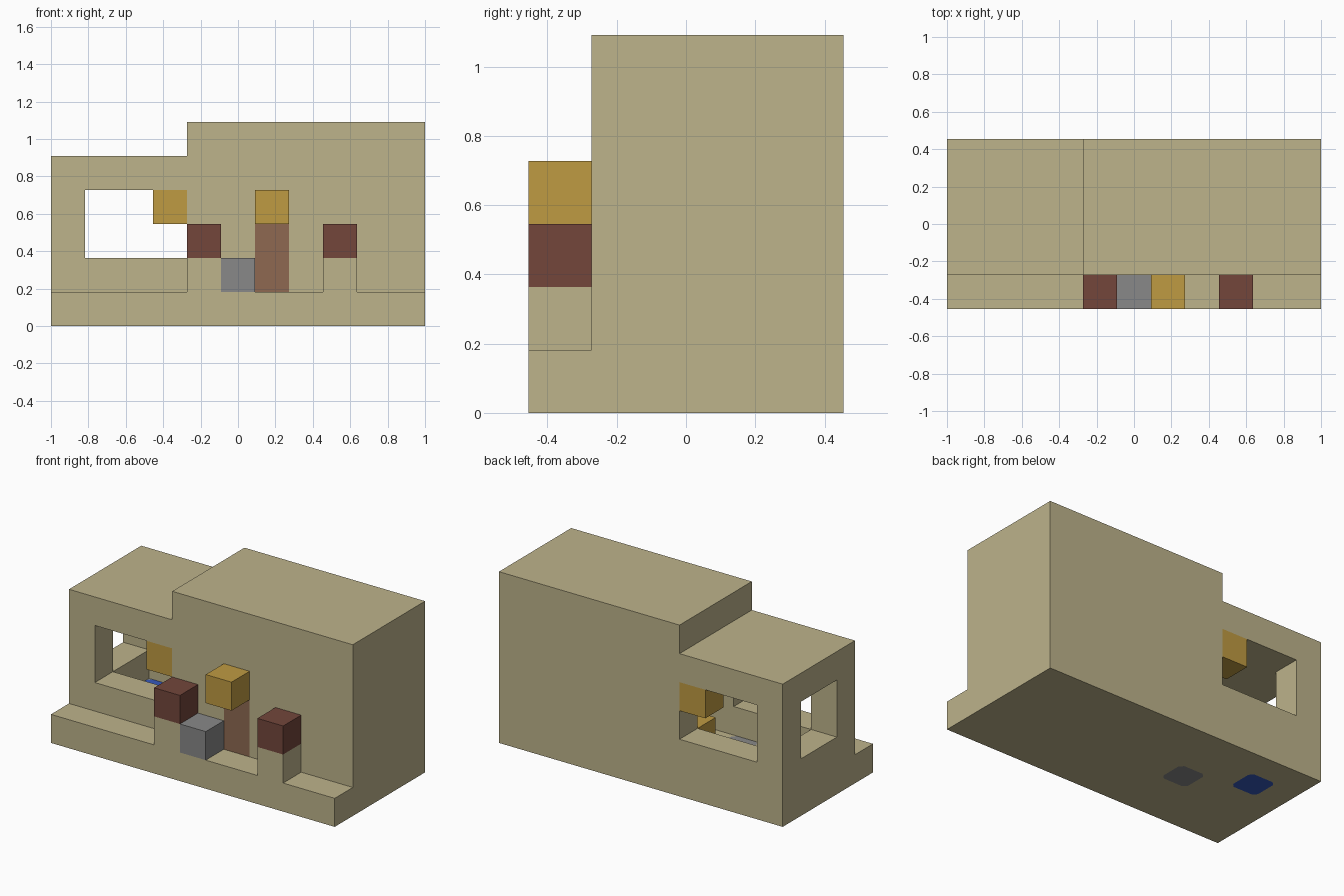
import bpy
import bmesh
from mathutils import Vector

start = bpy.data.objects.get("Cube")
if start:
    bpy.data.objects.remove(start, do_unlink=True)

U = 2 / 11                       # one block
ORIGIN = Vector((-1, -2.5 * U, 0))


def srgb(r, g, b):
    lin = [c / 255 / 12.92 if c < 11 else ((c / 255 + 0.055) / 1.055) ** 2.4 for c in (r, g, b)]
    return (*lin, 1)


def material(name, color):
    m = bpy.data.materials.new(name)
    m.use_nodes = True
    m.diffuse_color = color
    m.node_tree.nodes["Principled BSDF"].inputs["Base Color"].default_value = color
    return m


SAND = material("sand", srgb(189, 179, 139))
RED = material("dark_red", srgb(115, 70, 59))
GREY = material("grey", srgb(136, 136, 136))
GOLD = material("gold", srgb(191, 155, 66))
BROWN = material("brown", srgb(142, 105, 81))
BLUE = material("blue", srgb(53, 88, 188))


def prism(name, outline, sweep, mat=SAND):
    """Extrude a closed outline, given in block units, along a vector."""
    bm = bmesh.new()
    face = bm.faces.new([bm.verts.new(ORIGIN + Vector(p) * U) for p in outline])
    out = bmesh.ops.extrude_face_region(bm, geom=[face], use_keep_orig=True)
    moved = [g for g in out["geom"] if isinstance(g, bmesh.types.BMVert)]
    bmesh.ops.translate(bm, verts=moved, vec=Vector(sweep) * U)
    bmesh.ops.recalc_face_normals(bm, faces=bm.faces)
    me = bpy.data.meshes.new(name)
    bm.to_mesh(me)
    bm.free()
    me.materials.append(mat)
    ob = bpy.data.objects.new(name, me)
    bpy.context.collection.objects.link(ob)
    return ob


def box(name, lo, hi, mat=SAND):
    (a, b, c), (d, e, f) = lo, hi
    return prism(name, [(a, b, c), (d, b, c), (d, e, c), (a, e, c)], (0, 0, f - c), mat)


def block(name, i, j, k, mat, tall=1):
    return box(name, (i, j, k), (i + 1, j + 1, k + tall), mat)


def floor_tile(name, i, j, mat):
    c = 0.13                     # clipped corner
    pts = [(c, 0), (1 - c, 0), (1, c), (1, 1 - c), (1 - c, 1), (c, 1), (0, 1 - c), (0, c)]
    return prism(name, [(i + x, j + y, 0) for x, y in pts], (0, 0, 1), mat)


def combine(target, tool, operation):
    mod = target.modifiers.new("combine", 'BOOLEAN')
    mod.operation = operation
    mod.solver = 'EXACT'
    mod.object = tool
    bpy.context.view_layer.objects.active = target
    bpy.ops.object.modifier_apply(modifier=mod.name)
    bpy.data.objects.remove(tool, do_unlink=True)


def stepped(x0, x1, z0, low, high, y):
    """Side outline with a low wing and a high wing."""
    return [(x, y, z) for x, z in
            ((x0, z0), (x1, z0), (x1, high), (4, high), (4, low), (x0, low))]


# House shell with its front ledge and two posts
house = prism("house", stepped(0, 11, 0, 5, 6, 1), (0, 4, 0))
combine(house, box("ledge", (0, 0, 0), (11, 1, 1)), 'UNION')
for i in (4, 8):
    combine(house, box("post", (i, 0, 1), (i + 1, 1, 2)), 'UNION')

# Hollow room, through windows, end window and doorway
combine(house, prism("room", stepped(1, 10, 1, 4, 5, 2), (0, 2, 0)), 'DIFFERENCE')
for j in (0.5, 4):
    combine(house, box("window_cut", (1, j, 2), (4, j + 1.5, 4)), 'DIFFERENCE')
combine(house, box("end_window_cut", (-0.5, 2, 2), (1, 4, 4)), 'DIFFERENCE')
combine(house, box("door_cut", (6, 0.5, 1), (7, 2, 3)), 'DIFFERENCE')

# Inlaid floor tiles
for name, i, j, mat in (("blue_floor_tile", 1, 3, BLUE), ("grey_floor_tile", 3, 2, GREY)):
    combine(house, floor_tile("tile_cut", i, j, SAND), 'DIFFERENCE')
    floor_tile(name, i, j, mat)

# Merge coplanar faces of the shell
bm = bmesh.new()
bm.from_mesh(house.data)
bmesh.ops.remove_doubles(bm, verts=bm.verts, dist=0.0005)
bmesh.ops.dissolve_limit(bm, angle_limit=0.01, verts=bm.verts, edges=bm.edges)
bm.to_mesh(house.data)
bm.free()

# Door and loose blocks
block("door", 6, 1, 1, BROWN, 2)
block("door_lamp", 6, 0, 3, GOLD)
block("front_window_lamp", 3, 1, 3, GOLD)
block("back_window_lamp", 3, 4, 3, GOLD)
block("indoor_block", 4, 3, 1, GOLD)
block("door_step", 5, 0, 1, GREY)
block("right_post_cap", 4, 0, 2, RED)
block("left_post_cap", 8, 0, 2, RED)
